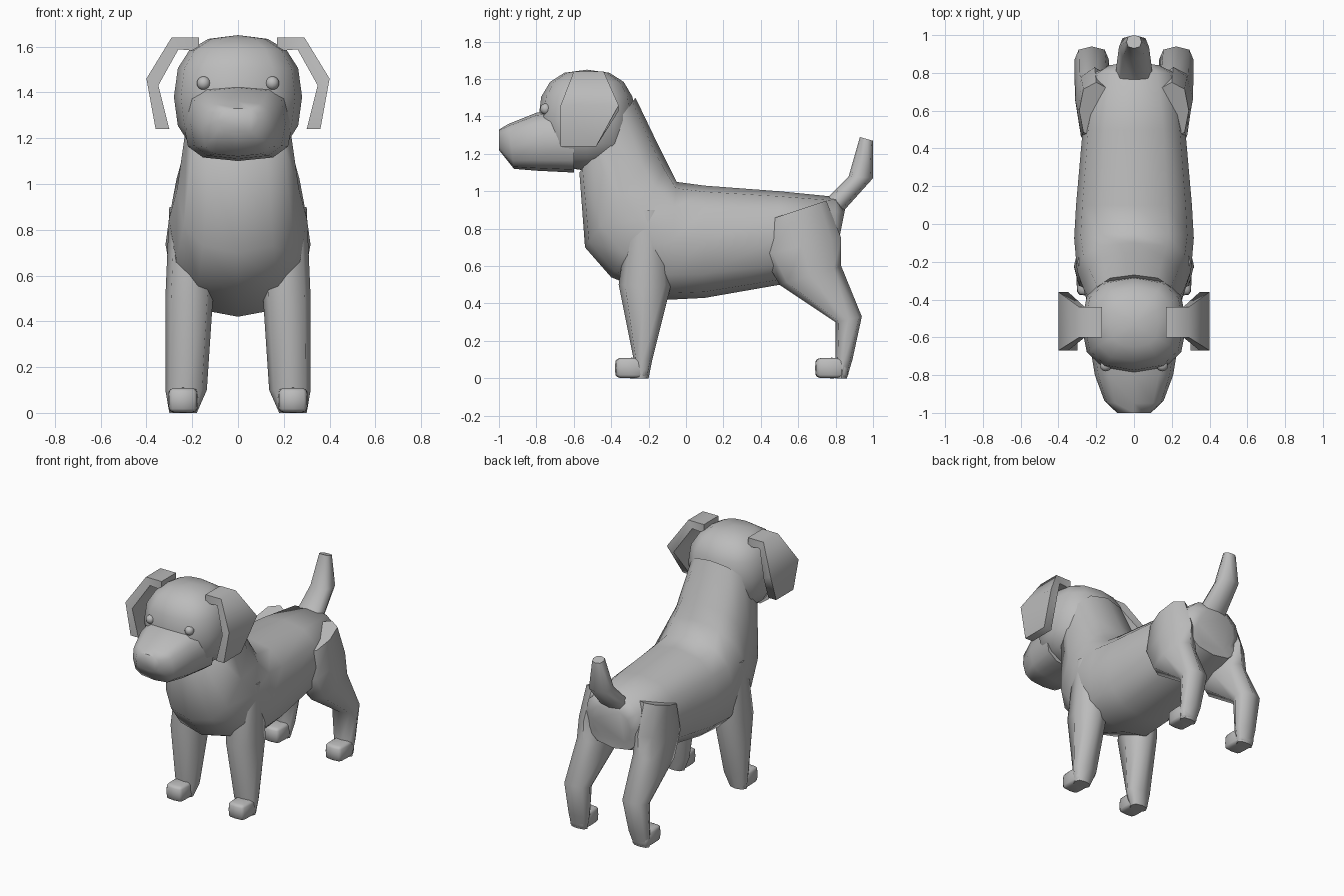
import bpy
import bmesh
from math import sin, cos, pi, radians, copysign

default_cube = bpy.data.objects.get("Cube")
if default_cube:
    bpy.data.objects.remove(default_cube, do_unlink=True)

# Single plain grey coat
grey = (.5, .5, .5, 1)
coat = bpy.data.materials.new("plain_grey")
coat.use_nodes = True
coat.diffuse_color = grey
coat.node_tree.nodes["Principled BSDF"].inputs["Base Color"].default_value = grey


def finish(name, bm):
    """Turn a bmesh into a smooth-shaded, coloured object."""
    bmesh.ops.recalc_face_normals(bm, faces=bm.faces)
    mesh = bpy.data.meshes.new(name)
    bm.to_mesh(mesh)
    bm.free()
    mesh.materials.append(coat)
    mesh.shade_smooth()
    mesh.set_sharp_from_angle(angle=radians(60))
    bpy.context.scene.collection.objects.link(bpy.data.objects.new(name, mesh))


def skin(name, rings):
    """Join rings of points with quads and close both ends."""
    bm = bmesh.new()
    loops = [[bm.verts.new(point) for point in ring] for ring in rings]
    for first, second in zip(loops, loops[1:]):
        for i in range(len(first)):
            # Index i - 1 wraps round to close the ring
            bm.faces.new((first[i - 1], first[i], second[i], second[i - 1]))
    bm.faces.new(loops[0])
    bm.faces.new(loops[-1])
    finish(name, bm)


def soft(value, power):
    """Push a sine or cosine outwards, for a squarer curve."""
    return copysign(abs(value) ** power, value)


def blend(start, end, t):
    return start + (end - start) * t


def loft(name, sections, width, bulge, centre=(0, 0), sides=12, power=.8):
    """Sections run between two side-view points; width and centre follow a rule."""
    rings = []
    for index, (y_low, z_low, y_high, z_high) in enumerate(sections):
        t = index / (len(sections) - 1)
        half_width = blend(*width, t) + bulge * sin(pi * t)
        middle = blend(*centre, t)
        ring = []
        for step in range(sides):
            angle = 2 * pi * step / sides
            along = (1 + soft(cos(angle), power)) / 2
            ring.append((middle + half_width * soft(sin(angle), power),
                         blend(y_low, y_high, along),
                         blend(z_low, z_high, along)))
        rings.append(ring)
    skin(name, rings)


def blob(name, centre, radii, power):
    """Sphere stretched to the radii; a lower power makes it boxier."""
    bm = bmesh.new()
    bmesh.ops.create_uvsphere(bm, u_segments=12, v_segments=8, radius=1)
    for vert in bm.verts:
        vert.co = [c + r * soft(v, power) for c, r, v in zip(centre, radii, vert.co)]
    finish(name, bm)


# Torso and neck, from rump to nape
loft("torso_and_neck", [
    (.8, .65, .85, .9),
    (.8, .6, .8, .97),
    (.5, .5, .5, 1),
    (.1, .43, .1, 1.03),
    (-.1, .42, -.05, 1.05),
    (-.4, .54, -.1, 1.15),
    (-.54, .7, -.15, 1.25),
    (-.57, 1.1, -.27, 1.5),
], width=(.15, .22), bulge=.13)

# Rounded skull with the muzzle running forward from the cheeks
blob("head", (0, -.53, 1.38), (.28, .26, .27), power=.8)
loft("muzzle", [
    (-.6, 1.1, -.6, 1.45),
    (-.8, 1.11, -.8, 1.42),
    (-.92, 1.12, -.95, 1.36),
    (-1, 1.22, -1, 1.33),
], width=(.24, .09), bulge=.02, power=.65)

# Tail, from base to tip
loft("tail", [
    (.75, .96, .82, .87),
    (.87, 1.08, 1, 1.07),
    (.93, 1.29, 1, 1.27),
], width=(.1, .04), bulge=.01, sides=8)

# Paired parts on both sides
for label, side in (("left_", 1), ("right_", -1)):
    # Folded ear: outer x, height, front and back; its thickness turns inwards
    ear_rings = []
    for index, (x, z, front, back) in enumerate((
            (.17, 1.64, -.6, -.44),
            (.29, 1.64, -.6, -.44),
            (.4, 1.46, -.67, -.36),
            (.36, 1.24, -.67, -.48))):
        turn = index * pi / 6
        inner_x = x - .06 * sin(turn)
        inner_z = z - .06 * cos(turn)
        ear_rings.append([(side * x, front, z), (side * x, back, z),
                          (side * inner_x, back, inner_z),
                          (side * inner_x, front, inner_z)])
    skin(label + "ear", ear_rings)

    # Small eye set under the brow
    blob(label + "eye", (side * .15, -.75, 1.44), (.03, .03, .03), power=1)

    # Legs taper downwards and lean slightly outwards
    leg_centre = (side * .2, side * .24)
    loft(label + "front_leg", [
        (-.3, .9, -.1, .9),
        (-.36, .5, -.08, .5),
        (-.28, .1, -.18, .1),
        (-.28, 0, -.2, 0),
    ], width=(.1, .06), bulge=.02, centre=leg_centre, sides=8)
    loft(label + "hind_leg", [
        (.45, .85, .75, .95),
        (.41, .66, .83, .75),
        (.5, .5, .83, .6),
        (.8, .3, .94, .33),
        (.8, .1, .89, .1),
        (.8, 0, .86, 0),
    ], width=(.09, .06), bulge=.02, centre=leg_centre, sides=8)

    # Boxy rounded paws
    for place, y in (("front_paw", -.29), ("hind_paw", .78)):
        blob(label + place, (side * .24, y, .055), (.065, .09, .055), power=.4)
